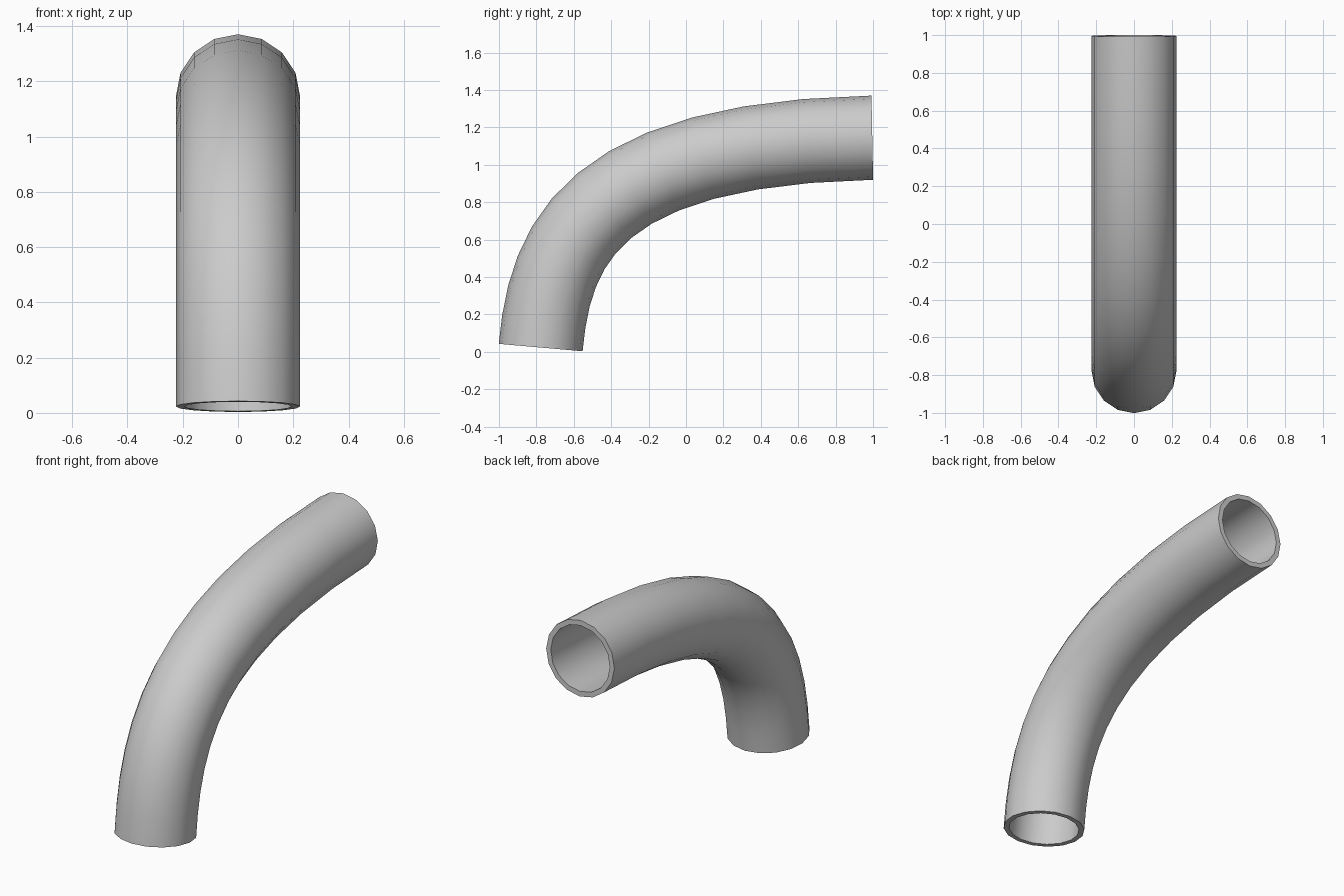
import bpy, bmesh, math
from mathutils import Vector

if "Cube" in bpy.data.objects:
    bpy.data.objects.remove(bpy.data.objects["Cube"])

SIDES, STEPS = 16, 12
R_OUT, R_IN = 0.225, 0.195

# Centre line: one cubic Bezier in the y-z plane
P = [Vector((0, y, z)) for y, z in
     ((-0.777, 0.023), (-0.728, 0.58), (-0.51, 1.115), (0.996, 1.145))]


def centre(t):
    u = 1 - t
    return P[0]*u**3 + P[1]*3*u*u*t + P[2]*3*u*t*t + P[3]*t**3


def tangent(t):
    u = 1 - t
    return ((P[1]-P[0])*u*u + (P[2]-P[1])*2*u*t + (P[3]-P[2])*t*t).normalized()


bm = bmesh.new()


def ring(t, r):
    side = Vector((1, 0, 0))
    up = side.cross(tangent(t))
    return [bm.verts.new(centre(t) + r*(side*math.sin(a) + up*math.cos(a)))
            for a in (2*math.pi*k/SIDES for k in range(SIDES))]


def bridge(a, b):
    for k in range(SIDES):
        n = (k + 1) % SIDES
        bm.faces.new((a[k], a[n], b[n], b[k]))


# Outer wall, far rim, inner wall, near rim as one closed loop of rings
ts = [i/STEPS for i in range(STEPS + 1)]
rings = [ring(t, R_OUT) for t in ts] + [ring(t, R_IN) for t in reversed(ts)]
for i in range(len(rings)):
    bridge(rings[i], rings[(i + 1) % len(rings)])
bmesh.ops.recalc_face_normals(bm, faces=bm.faces)

mesh = bpy.data.meshes.new("bent_pipe")
bm.to_mesh(mesh)
bm.free()
pipe = bpy.data.objects.new("bent_pipe", mesh)
bpy.context.collection.objects.link(pipe)
bpy.context.view_layer.objects.active = pipe
pipe.select_set(True)
bpy.ops.object.shade_smooth_by_angle(angle=math.radians(35))
